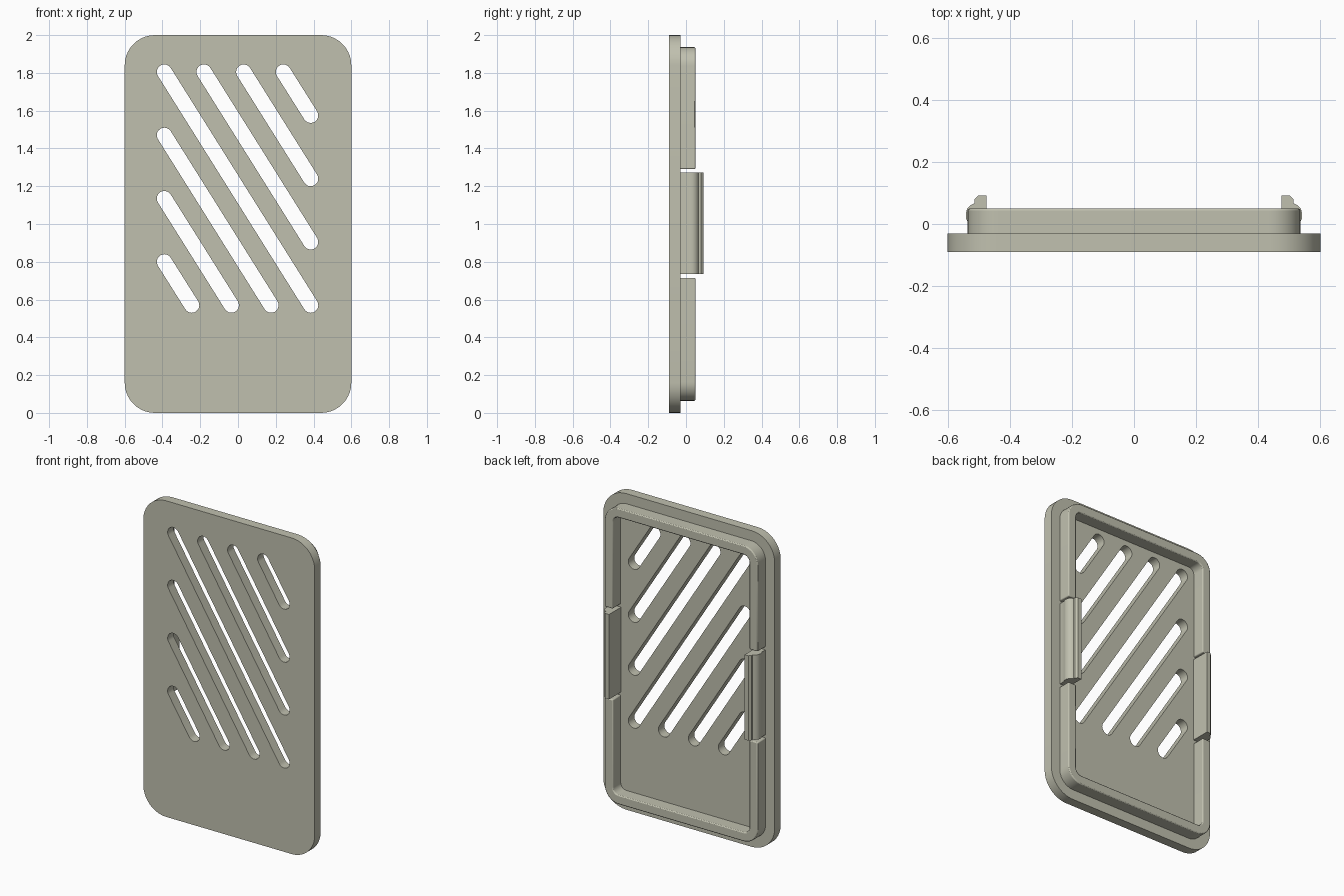
import bpy, bmesh, math
from mathutils import Matrix

if "Cube" in bpy.data.objects:
    bpy.data.objects.remove(bpy.data.objects["Cube"])

mat = bpy.data.materials.new("warm grey plastic")
mat.diffuse_color = (0.53, 0.53, 0.43, 1)
mat.use_nodes = True
mat.node_tree.nodes["Principled BSDF"].inputs["Base Color"].default_value = mat.diffuse_color


def arc(cx, cz, r, a0, a1, n=10):
    return [(cx + r * math.cos(math.radians(a0 + (a1 - a0) * i / n)),
             cz + r * math.sin(math.radians(a0 + (a1 - a0) * i / n))) for i in range(n + 1)]


def prism(name, loops, place, depth, bevel=0.0):
    """Extrude an outline (later loops are holes); place maps (u, v, w) to x, y, z."""
    bm = bmesh.new()
    for loop in loops:
        vs = [bm.verts.new((u, v, 0)) for u, v in loop]
        if len(loops) == 1:
            bm.faces.new(vs)
        else:
            for i, v in enumerate(vs):
                bm.edges.new((vs[i - 1], v))
    if len(loops) > 1:
        bmesh.ops.triangle_fill(bm, use_beauty=True, edges=bm.edges[:])
    ext = bmesh.ops.extrude_face_region(bm, geom=bm.faces[:])
    for v in ext["geom"]:
        if isinstance(v, bmesh.types.BMVert):
            v.co.z += depth
    for v in bm.verts:
        v.co = place(*v.co)
    bmesh.ops.recalc_face_normals(bm, faces=bm.faces[:])
    me = bpy.data.meshes.new(name)
    bm.to_mesh(me)
    bm.free()
    me.materials.append(mat)
    ob = bpy.data.objects.new(name, me)
    bpy.context.collection.objects.link(ob)
    bpy.ops.object.select_all(action='DESELECT')
    ob.select_set(True)
    bpy.context.view_layer.objects.active = ob
    bpy.ops.object.shade_smooth_by_angle(angle=math.radians(30))
    if bevel:
        m = ob.modifiers.new("soft edges", 'BEVEL')
        m.width, m.segments, m.limit_method = bevel, 2, 'ANGLE'
        m.angle_limit = math.radians(60)
    return ob


# front plate with diagonal slots
R = 0.16
outline = (arc(0.6 - R, 2 - R, R, 0, 90) + arc(R - 0.6, 2 - R, R, 90, 180)
           + arc(R - 0.6, R, R, 180, 270) + arc(0.6 - R, R, R, 270, 360))
ANG = math.degrees(math.atan2(-1.235, 0.775))
slots = [((-0.39, 1.805), (0.385, 0.57))]
for k in (1, 2, 3):
    slots.append(((-0.39 + 0.21 * k, 1.805), (0.385, 0.57 + 0.335 * k)))
    slots.append(((-0.39, 1.805 - 0.335 * k), (0.385 - 0.21 * k, 0.57)))
holes = [arc(*a, 0.04, ANG + 90, ANG + 270) + arc(*b, 0.04, ANG - 90, ANG + 90)
         for a, b in slots]
prism("slotted_plate", [outline] + holes, lambda u, v, w: (u, -0.09 + w, v), 0.06)

# raised rim in two U-shaped halves, leaving gaps for the clips
X, XI, RO, RI = 0.536, 0.478, 0.1, 0.04
for name, end, gap, s in (("upper_rim", 1.936, 1.29, 1), ("lower_rim", 0.064, 0.715, -1)):
    h = abs(end - gap)
    outer = arc(X - RO, h - RO, RO, 0, 90) + arc(RO - X, h - RO, RO, 90, 180)
    inner = arc(RI - XI, h - 0.058 - RI, RI, 180, 90) + arc(XI - RI, h - 0.058 - RI, RI, 90, 0)
    u_shape = [(X, 0)] + outer + [(-X, 0), (-XI, 0)] + inner + [(XI, 0)]
    prism(name, [u_shape], lambda u, v, w, g=gap, s=s: (u, -0.04 + w, g + s * v), 0.09, 0.006)

# snap clips with a bulged outer side and a stepped tip
clip = ([(0.475, -0.04), (0.535, -0.04), (0.535, 0.005), (0.541, 0.018), (0.542, 0.034),
         (0.537, 0.05), (0.526, 0.061), (0.514, 0.067), (0.514, 0.079), (0.502, 0.092),
         (0.475, 0.092)])
for name, s in (("right_clip", 1), ("left_clip", -1)):
    prism(name, [clip], lambda u, v, w, s=s: (s * u, v, 0.735 + w), 0.537)
